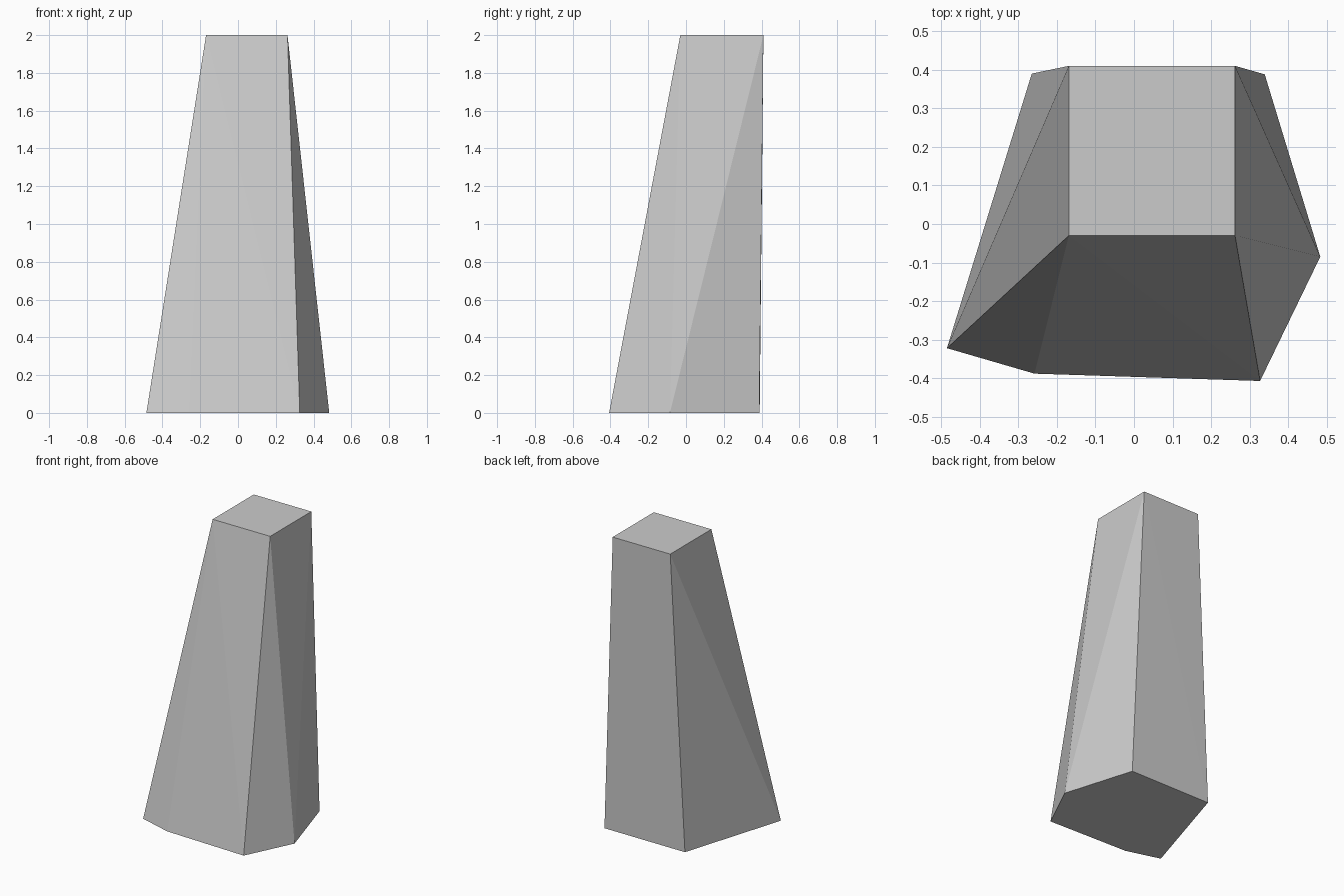
import bpy, bmesh, math

if "Cube" in bpy.data.objects:
    bpy.data.objects.remove(bpy.data.objects["Cube"])

# Outlines of the irregular six-sided foot and the four-sided top
foot = [(-0.485, -0.322), (-0.258, -0.388), (0.327, -0.407),
        (0.483, -0.085), (0.339, 0.388), (-0.265, 0.390)]
top = [(-0.169, -0.03), (0.262, -0.03), (0.262, 0.41), (-0.169, 0.41)]

# Tapered block: faceted skin stretched between the two outlines
bm = bmesh.new()
for outline, z in ((foot, 0.0), (top, 2.0)):
    for x, y in outline:
        bm.verts.new((x, y, z))
bmesh.ops.convex_hull(bm, input=bm.verts[:])
bmesh.ops.dissolve_limit(bm, angle_limit=math.radians(0.1),
                         verts=bm.verts[:], edges=bm.edges[:])
bmesh.ops.recalc_face_normals(bm, faces=bm.faces[:])

mesh = bpy.data.meshes.new("tapered_pillar")
bm.to_mesh(mesh)
bm.free()
bpy.context.collection.objects.link(bpy.data.objects.new("tapered_pillar", mesh))
